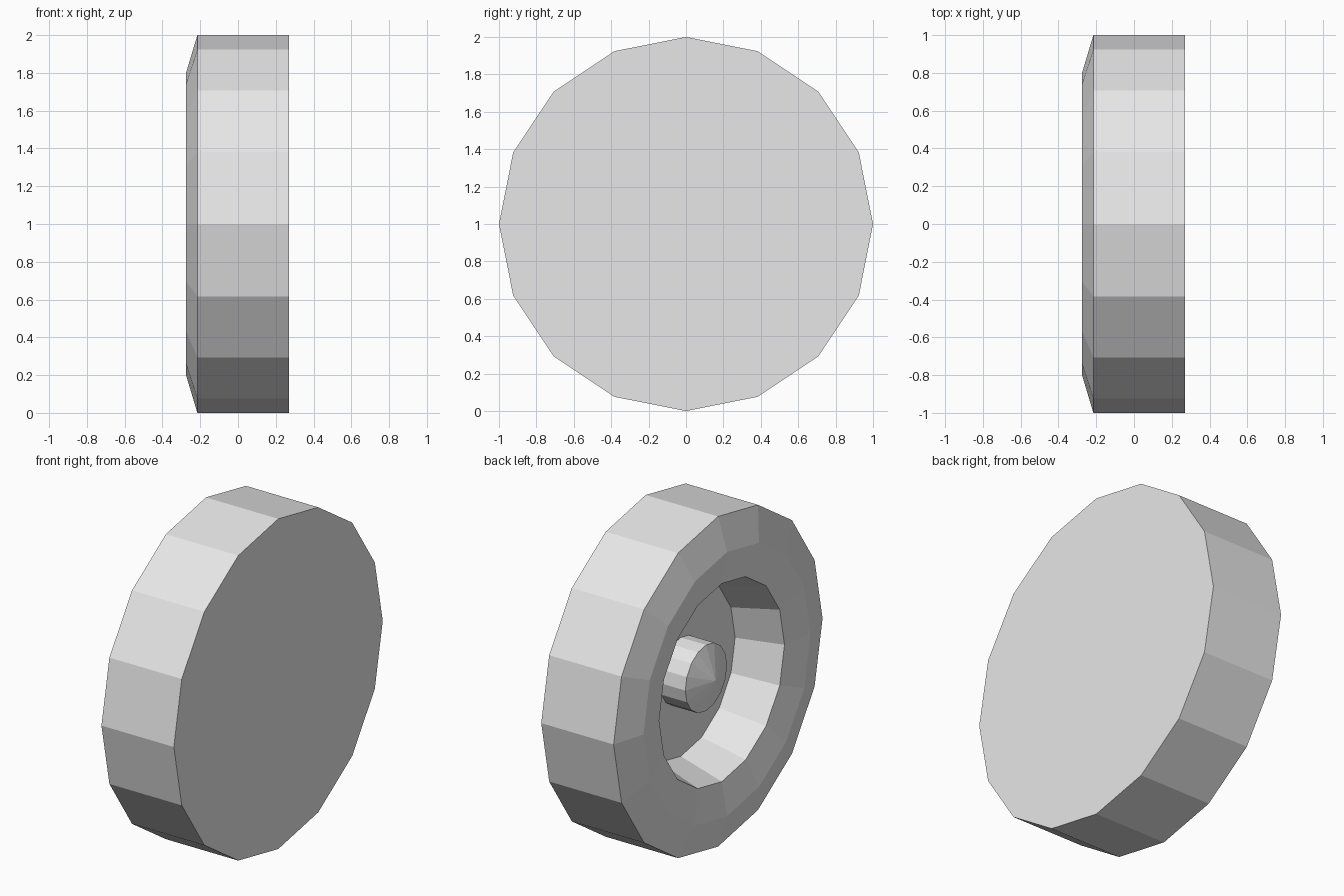
import bpy
import bmesh
from math import sin, cos, tau

SIDES = 16
CENTRE_Z = 1.0

cube = bpy.data.objects.get("Cube")
if cube:
    bpy.data.objects.remove(cube, do_unlink=True)

grey = bpy.data.materials.new("plain_grey")
grey.use_nodes = True
grey.diffuse_color = (0.8, 0.8, 0.8, 1)
grey.node_tree.nodes["Principled BSDF"].inputs["Base Color"].default_value = (0.8, 0.8, 0.8, 1)


def turned(name, profile, apex=None):
    """Turn (x, radius) points about the x axis; the first end is capped, the last
    end is capped flat or drawn to an apex."""
    bm = bmesh.new()
    rings = []
    for x, r in profile:
        rings.append([bm.verts.new((x, r * sin(tau * i / SIDES), r * cos(tau * i / SIDES)))
                      for i in range(SIDES)])
    for a, b in zip(rings, rings[1:]):
        for i in range(SIDES):
            j = (i + 1) % SIDES
            bm.faces.new((a[i], a[j], b[j], b[i]))
    bm.faces.new(rings[0])
    last = rings[-1]
    if apex is None:
        bm.faces.new(last)
    else:
        tip = bm.verts.new((apex, 0, 0))
        for i in range(SIDES):
            bm.faces.new((last[i], last[(i + 1) % SIDES], tip))
    bmesh.ops.recalc_face_normals(bm, faces=bm.faces)
    mesh = bpy.data.meshes.new(name)
    bm.to_mesh(mesh)
    bm.free()
    mesh.materials.append(grey)
    obj = bpy.data.objects.new(name, mesh)
    obj.location.z = CENTRE_Z
    bpy.context.collection.objects.link(obj)
    return obj


# Wheel: flat back, tread, sloping sidewall, rim lip and tapered recess with a flat floor
turned("wheel", [(0.27, 1.0), (-0.215, 1.0), (-0.275, 0.8), (-0.24, 0.6), (0.035, 0.52)])

# Hub: short stub with a shallow pointed cap
turned("hub", [(0.06, 0.2), (-0.135, 0.2)], apex=-0.2)
